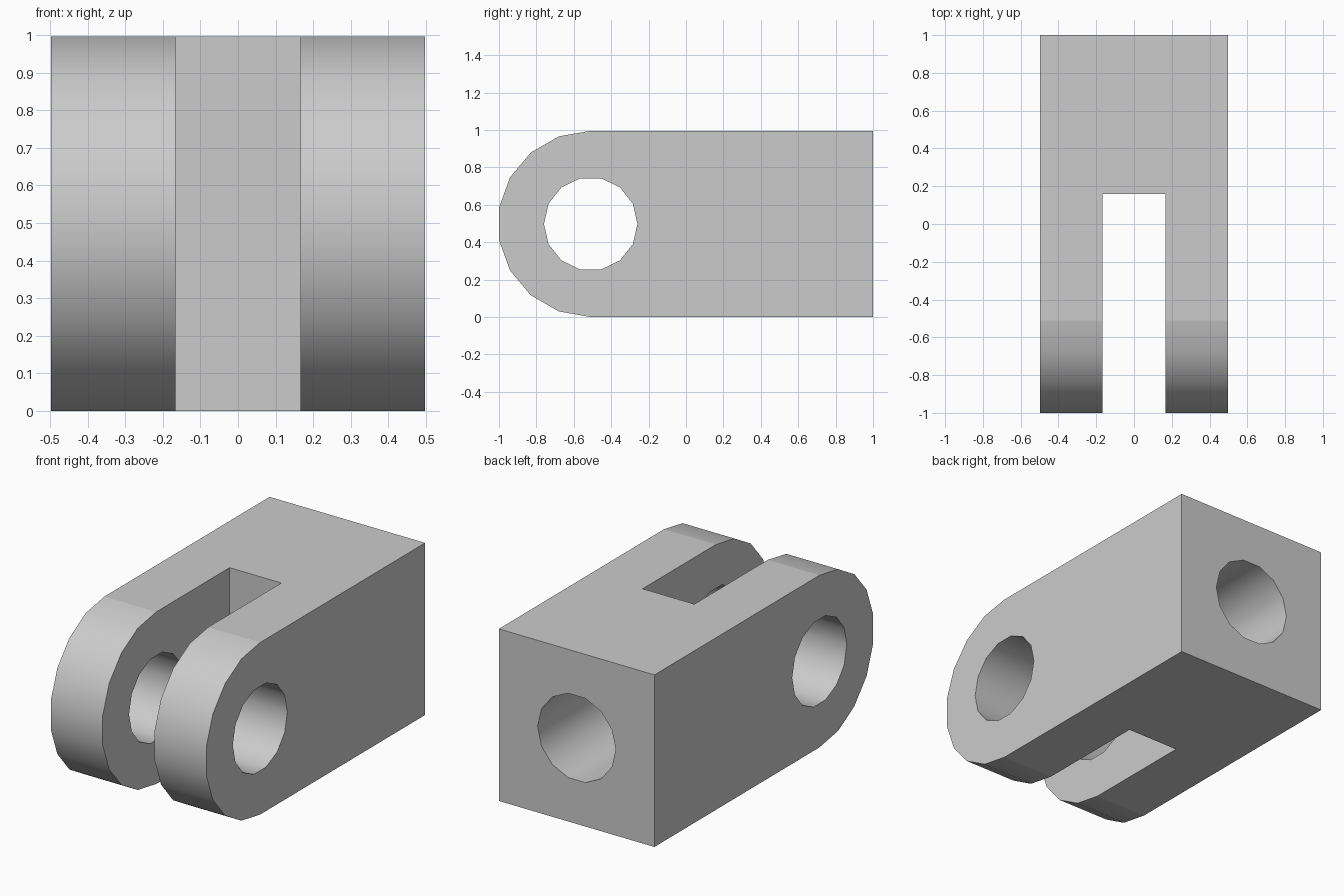
import bpy, bmesh
from math import radians, sin, cos, pi
from mathutils import Matrix

cube = bpy.data.objects.get("Cube")
if cube:
    bpy.data.objects.remove(cube, do_unlink=True)

W = 0.996          # width and height of the block
R = W / 2          # radius of the rounded end
PIN_Y = -1 + R * cos(radians(10))
HOLE_R = 0.25

grey = bpy.data.materials.new("plain grey")
grey.use_nodes = True
grey.diffuse_color = (0.6, 0.6, 0.6, 1)
grey.node_tree.nodes["Principled BSDF"].inputs["Base Color"].default_value = (0.6, 0.6, 0.6, 1)


def make_object(name, bm):
    bmesh.ops.recalc_face_normals(bm, faces=bm.faces)
    mesh = bpy.data.meshes.new(name)
    bm.to_mesh(mesh)
    bm.free()
    mesh.materials.append(grey)
    obj = bpy.data.objects.new(name, mesh)
    bpy.context.collection.objects.link(obj)
    return obj


def cut(body, name, bm):
    """Subtract a shape from the body, then discard the cutter."""
    cutter = make_object(name, bm)
    cutter.hide_render = True
    mod = body.modifiers.new(name, "BOOLEAN")
    mod.operation = "DIFFERENCE"
    mod.solver = "EXACT"
    mod.object = cutter
    bpy.context.view_layer.objects.active = body
    bpy.ops.object.modifier_apply(modifier=name)
    bpy.data.objects.remove(cutter, do_unlink=True)


def cylinder(axis, centre, depth):
    """Fourteen-sided cutter with smooth sides, lying along x or y."""
    bm = bmesh.new()
    bmesh.ops.create_cone(bm, cap_ends=True, segments=14, radius1=HOLE_R,
                          radius2=HOLE_R, depth=depth)
    for f in bm.faces:
        f.smooth = len(f.verts) == 4
    # put a corner on the horizontal diameter, then lay the axis down
    spin = Matrix.Rotation(pi / 2, 4, "Z")
    lay = Matrix.Rotation(pi / 2, 4, "Y" if axis == "X" else "X")
    first = spin if axis == "Y" else Matrix.Rotation(0, 4, "Z")
    lead = max(bm.verts, key=lambda v: v.co.z).co
    bmesh.ops.transform(bm, matrix=Matrix.Translation(centre) @ lay @ first, verts=bm.verts)
    # turn about the cutter's own axis so that a corner is level with the centre
    v = bm.verts[:][0].co
    side = v.y - centre[1] if axis == "X" else v.x - centre[0]
    from math import atan2
    angle = atan2(v.z - centre[2], side)
    turn = Matrix.Rotation(-angle if axis == "X" else angle, 4, axis)
    bmesh.ops.transform(bm, matrix=Matrix.Translation(centre) @ turn
                        @ Matrix.Translation([-c for c in centre]), verts=bm.verts)
    return bm


# Block with a rounded front end, extruded across its width
bm = bmesh.new()
arc = [(PIN_Y - R * sin(radians(a)), R + R * cos(radians(a))) for a in range(0, 181, 20)]
profile = [(1, W)] + arc + [(1, 0)]
side = bm.faces.new([bm.verts.new((-W / 2, y, z)) for y, z in profile])
ext = bmesh.ops.extrude_face_region(bm, geom=[side])
bmesh.ops.translate(bm, vec=(W, 0, 0),
                    verts=[g for g in ext["geom"] if isinstance(g, bmesh.types.BMVert)])
for f in bm.faces:
    f.smooth = len(f.verts) == 4 and f.calc_center_median().y < PIN_Y
clevis = make_object("clevis_block", bm)

# Slot between the two fork arms
bm = bmesh.new()
bmesh.ops.create_cube(bm, size=1, matrix=Matrix.Translation((0, -0.67, R))
                      @ Matrix.Diagonal((0.332, 1.66, 2, 1)))
cut(clevis, "fork_slot", bm)

# Cross pin hole through both arms, and blind shaft hole in the back
cut(clevis, "pin_hole", cylinder("X", (0, PIN_Y, R), 2))
cut(clevis, "shaft_hole", cylinder("Y", (0, 1, R), 1.34))
